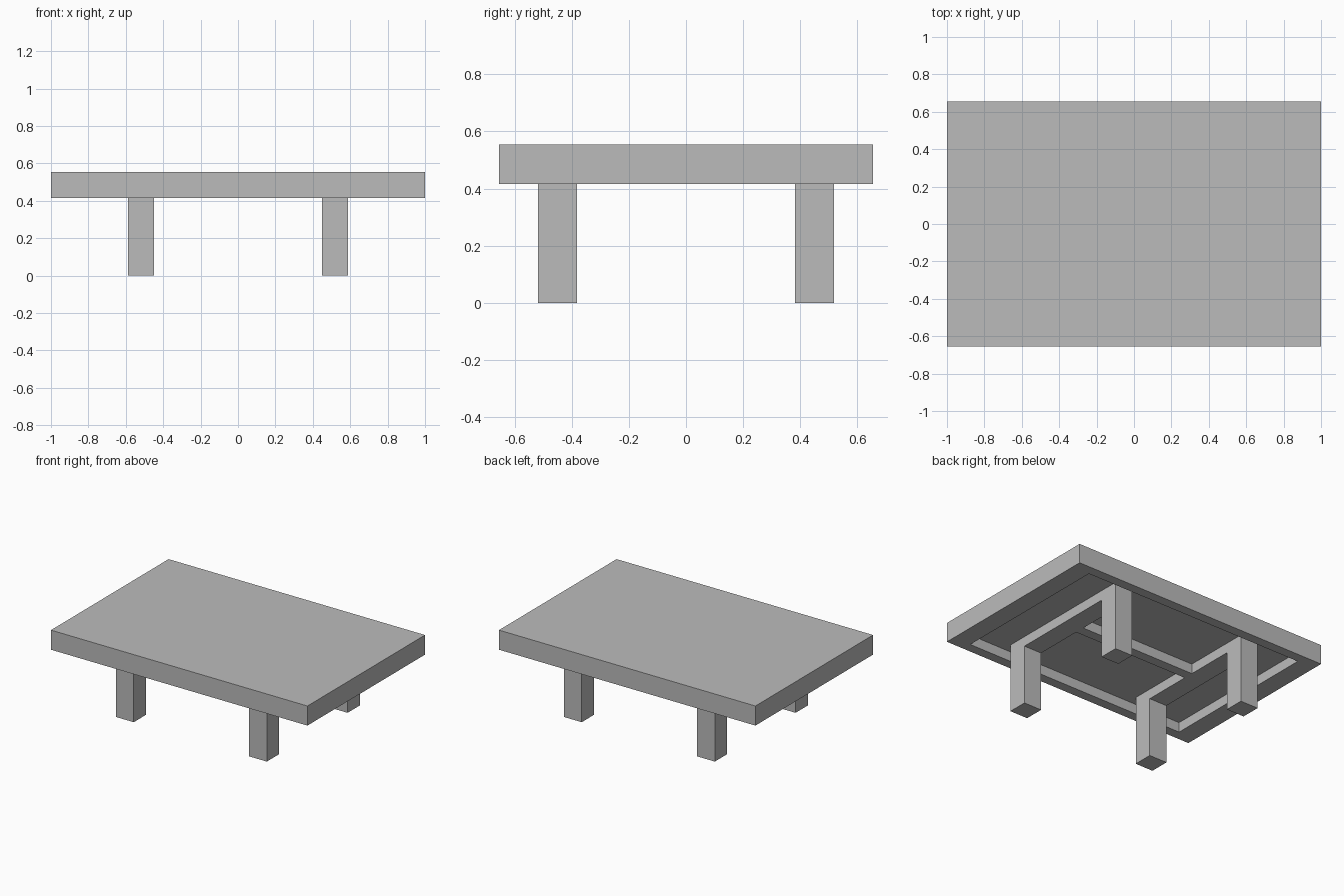
import bpy
import bmesh
from mathutils import Vector

# Main dimensions
HALF_X, HALF_Y = 1.0, 0.655
TOP, UNDERSIDE, CEILING = 0.554, 0.416, 0.485
RECESS_X, RECESS_Y = 0.865, 0.586
LEG_IN_X, LEG_OUT_X = 0.45, 0.588
LEG_IN_Y, LEG_OUT_Y = 0.381, 0.519
BRACE_Y = 0.035

cube = bpy.data.objects.get("Cube")
if cube:
    bpy.data.objects.remove(cube, do_unlink=True)

grey = bpy.data.materials.new("plain_grey")
grey.use_nodes = True
colour = (0.5, 0.5, 0.5, 1.0)
grey.diffuse_color = colour
grey.node_tree.nodes["Principled BSDF"].inputs["Base Color"].default_value = colour


def finish(name, bm):
    bmesh.ops.recalc_face_normals(bm, faces=bm.faces)
    mesh = bpy.data.meshes.new(name)
    bm.to_mesh(mesh)
    bm.free()
    mesh.materials.append(grey)
    obj = bpy.data.objects.new(name, mesh)
    bpy.context.collection.objects.link(obj)
    return obj


def box(x0, x1, y0, y1, z0, z1):
    bm = bmesh.new()
    bmesh.ops.create_cube(bm, size=1)
    low, high = Vector((x0, y0, z0)), Vector((x1, y1, z1))
    for v in bm.verts:
        v.co = (low + high) / 2 + v.co * (high - low)
    return bm


# Tabletop: a slab with a shallow recess underneath
bm = box(-HALF_X, HALF_X, -HALF_Y, HALF_Y, UNDERSIDE, TOP)
bottom = min(bm.faces, key=lambda f: f.calc_center_median().z)
bmesh.ops.inset_region(bm, faces=[bottom], thickness=0.05)
for v in bottom.verts:
    v.co.x = RECESS_X if v.co.x > 0 else -RECESS_X
    v.co.y = RECESS_Y if v.co.y > 0 else -RECESS_Y
walls = bmesh.ops.extrude_face_region(bm, geom=[bottom])
for v in walls["geom"]:
    if isinstance(v, bmesh.types.BMVert):
        v.co.z = CEILING
if bottom.is_valid:
    bmesh.ops.delete(bm, geom=[bottom], context="FACES_ONLY")
finish("tabletop", bm)

# Leg frames: two legs and their rail, one profile extruded across
half = [(LEG_OUT_Y, CEILING), (LEG_OUT_Y, 0), (LEG_IN_Y, 0), (LEG_IN_Y, UNDERSIDE)]
profile = half + [(-y, z) for y, z in reversed(half)]
for side, name in ((1, "left_leg_frame"), (-1, "right_leg_frame")):
    bm = bmesh.new()
    face = bm.faces.new([bm.verts.new((side * LEG_IN_X, y, z)) for y, z in profile])
    out = bmesh.ops.extrude_face_region(bm, geom=[face], use_keep_orig=True)
    verts = [g for g in out["geom"] if isinstance(g, bmesh.types.BMVert)]
    bmesh.ops.translate(bm, verts=verts, vec=(side * (LEG_OUT_X - LEG_IN_X), 0, 0))
    finish(name, bm)

# Centre brace joining the two rails
finish("centre_brace", box(-LEG_IN_X, LEG_IN_X, -BRACE_Y, BRACE_Y, UNDERSIDE, CEILING))
